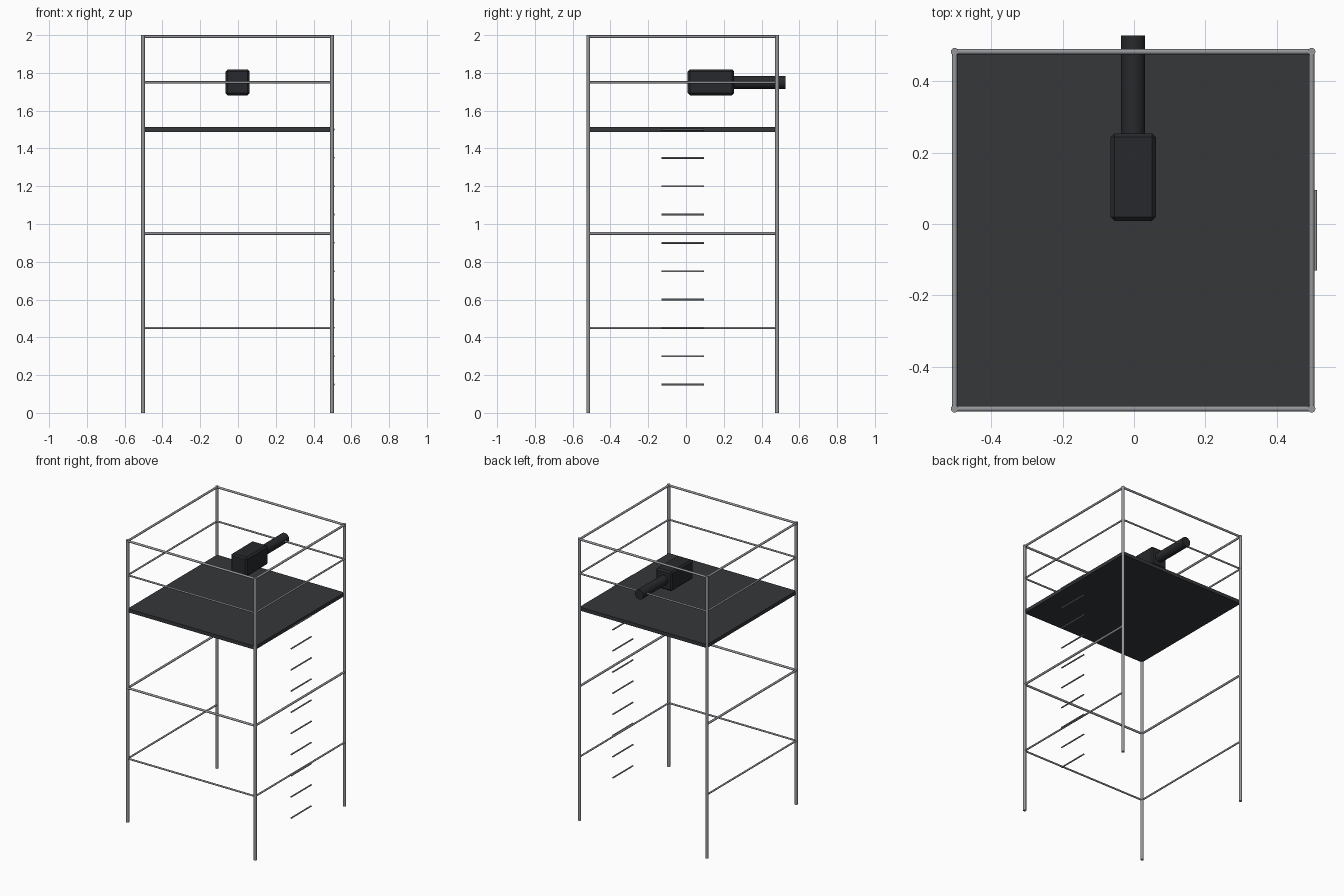
import bpy
from mathutils import Vector

if "Cube" in bpy.data.objects:
    bpy.data.objects.remove(bpy.data.objects["Cube"])

CX, CY = -0.0025, -0.0175   # centre of the frame


def material(name, rgb):
    m = bpy.data.materials.new(name)
    m.diffuse_color = (*rgb, 1)
    m.use_nodes = True
    m.node_tree.nodes["Principled BSDF"].inputs["Base Color"].default_value = m.diffuse_color
    return m


steel = material("steel", (0.30, 0.31, 0.33))
deck_mat = material("dark_deck", (0.035, 0.038, 0.042))
black = material("black_housing", (0.02, 0.022, 0.025))


def tube(name, a, b, r, mat=steel, sides=16):
    a, b = Vector(a), Vector(b)
    d = b - a
    bpy.ops.mesh.primitive_cylinder_add(vertices=sides, radius=r, depth=d.length,
                                        location=(a + b) / 2,
                                        rotation=d.to_track_quat('Z', 'Y').to_euler())
    o = bpy.context.object
    o.name = name
    o.data.materials.append(mat)
    bpy.ops.object.shade_smooth_by_angle()
    return o


def box(name, loc, size, mat):
    bpy.ops.mesh.primitive_cube_add(size=1, location=loc)
    o = bpy.context.object
    o.name = name
    o.scale = size
    bpy.ops.object.transform_apply(location=False, rotation=False, scale=True)
    o.data.materials.append(mat)
    return o


# corner posts, in order front-right, front-left, back-left, back-right
corners = [(CX + sx * 0.5, CY + sy * 0.5) for sx, sy in ((1, -1), (-1, -1), (-1, 1), (1, 1))]
for x, y in corners:
    tube("corner_post", (x, y, 0), (x, y, 2.0), 0.0105)

# rails: the two lower levels leave the back open
sides = {"front": (0, 1), "left": (1, 2), "back": (2, 3), "right": (3, 0)}
for z, r in ((0.45, 0.006), (0.95, 0.0075), (1.75, 0.006), (1.992, 0.0075)):
    for side, (i, j) in sides.items():
        if side == "back" and z < 1.5:
            continue
        tube(side + "_rail", (*corners[i], z), (*corners[j], z), r)

# ladder rungs on the right side
for k in range(1, 11):
    z = 0.15 * k
    tube("ladder_rung", (CX + 0.51, CY - 0.1125, z), (CX + 0.51, CY + 0.1125, z), 0.005, sides=12)

# platform
box("platform_deck", (CX, CY, 1.5), (1.0, 1.0, 0.025), deck_mat)

# camera body with chamfered edges, and its lens
body = box("camera_body", (CX, 0.1315, 1.75), (0.127, 0.245, 0.137), black)
bev = body.modifiers.new("chamfer", 'BEVEL')
bev.width = 0.011
bev.segments = 1
tube("camera_lens", (CX, 0.24, 1.75), (CX, 0.5275, 1.75), 0.034, black, 32)
